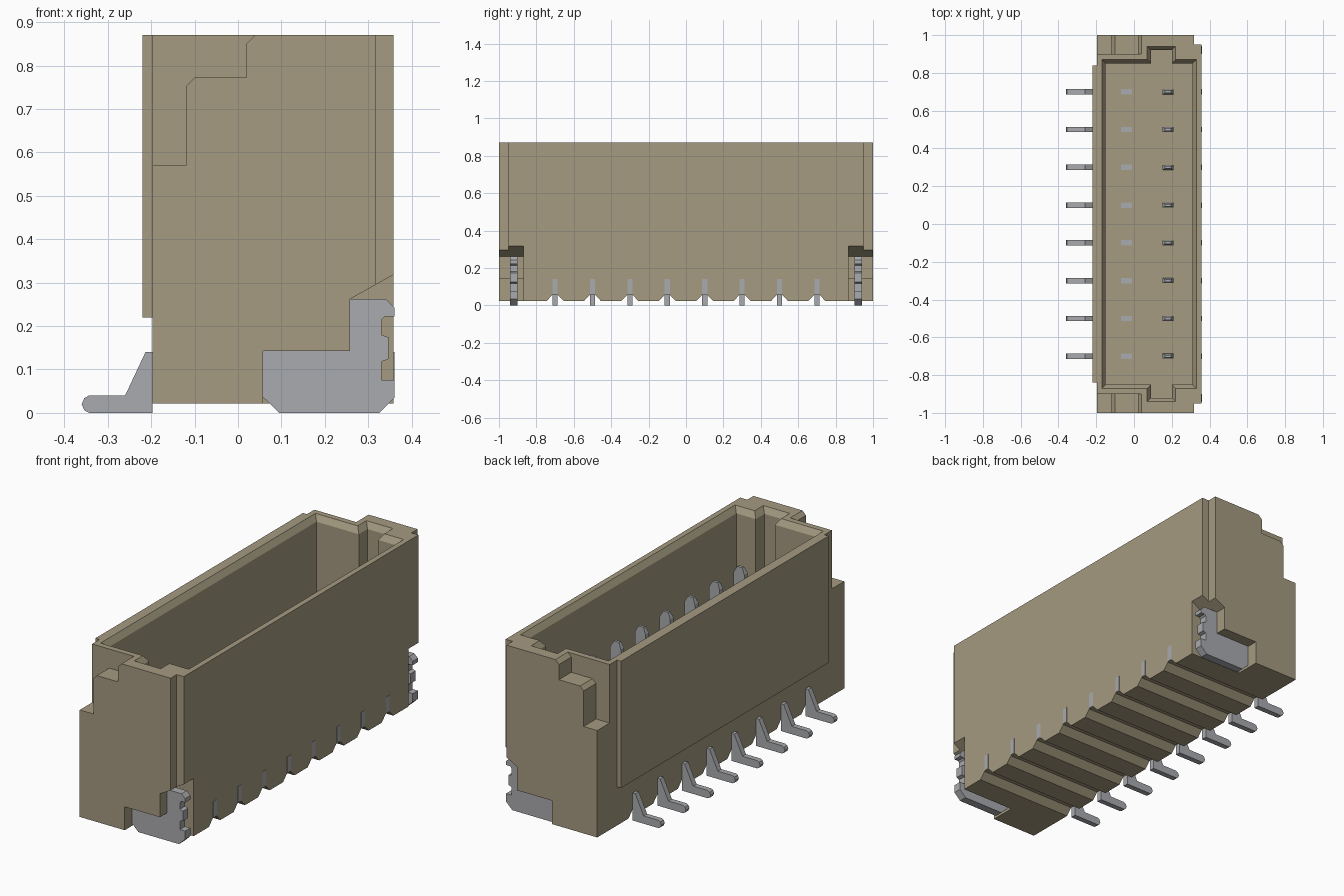
import bpy, bmesh
from mathutils import Vector

if "Cube" in bpy.data.objects:
    bpy.data.objects.remove(bpy.data.objects["Cube"])


def material(name, rgb):
    m = bpy.data.materials.new(name)
    m.diffuse_color = (*rgb, 1)
    m.use_nodes = True
    m.node_tree.nodes["Principled BSDF"].inputs["Base Color"].default_value = m.diffuse_color
    return m


BEIGE = material("beige_plastic", (0.375, 0.325, 0.218))
METAL = material("grey_metal", (0.40, 0.405, 0.425))


def loft(name, rings, mat):
    """Closed solid through rings that have equal numbers of points."""
    bm = bmesh.new()
    loops = [[bm.verts.new(p) for p in ring] for ring in rings]
    n = len(loops[0])
    for a, b in zip(loops, loops[1:]):
        for i in range(n):
            j = (i + 1) % n
            bm.faces.new((a[i], a[j], b[j], b[i]))
    bm.faces.new(loops[0])
    bm.faces.new(loops[-1])
    bmesh.ops.recalc_face_normals(bm, faces=bm.faces)
    me = bpy.data.meshes.new(name)
    bm.to_mesh(me)
    bm.free()
    me.materials.append(mat)
    ob = bpy.data.objects.new(name, me)
    bpy.context.collection.objects.link(ob)
    return ob


def prism_y(name, pts, y0, y1, mat):
    return loft(name, [[(x, y, z) for x, z in pts] for y in (y0, y1)], mat)


def prism_x(name, pts, x0, x1, mat):
    return loft(name, [[(x, y, z) for y, z in pts] for x in (x0, x1)], mat)


def prism_z(name, pts, z0, z1, mat):
    return loft(name, [[(x, y, z) for x, y in pts] for z in (z0, z1)], mat)


def cut(target, cutter):
    mod = target.modifiers.new("cut", 'BOOLEAN')
    mod.operation = 'DIFFERENCE'
    mod.solver = 'EXACT'
    mod.object = cutter
    bpy.context.view_layer.objects.active = target
    bpy.ops.object.modifier_apply(modifier=mod.name)
    bpy.data.objects.remove(cutter)


TOP, BOTTOM, FLOOR = 0.87, 0.022, 0.20
PIN_Y = [-0.7 + 0.2 * i for i in range(8)]

# Housing block with stepped front corners
housing = prism_z("housing", [(-0.197, -1), (0.318, -1), (0.318, -0.95), (0.358, -0.95),
                              (0.358, 0.95), (0.318, 0.95), (0.318, 1), (-0.197, 1)],
                  BOTTOM, TOP, BEIGE)


# Cavity with end keyways and a chamfered rim
def cavity(e, z):
    x0, x1, y, k0, k1, ky = -0.15 - e, 0.31 + e, 0.85 + e, 0.09 - e, 0.20 + e, 0.92 + e
    half = [(x0, y), (k0, y), (k0, ky), (k1, ky), (k1, y), (x1, y)]
    return [(a, b, z) for a, b in half] + [(a, -b, z) for a, b in reversed(half)]


cut(housing, loft("cavity_cutter", [cavity(0, FLOOR), cavity(0, TOP - 0.03),
                                    cavity(0.02, TOP), cavity(0.02, TOP + 0.1)], BEIGE))

# Stepped shoulders and clip pockets at both ends
shoulder = [(-0.3, 0.57), (-0.12, 0.57), (-0.12, 0.752), (-0.10, 0.772), (0.02, 0.772),
            (0.02, 0.85), (0.04, 0.87), (0.04, 1.0), (-0.3, 1.0)]
pocket = [(0.058, -0.1), (0.058, 0.142), (0.258, 0.142), (0.258, 0.262),
          (0.358, 0.318), (0.5, 0.398), (0.5, -0.1)]
for s in (-1, 1):
    cut(housing, prism_y("shoulder_cutter", shoulder, s * 0.9, s * 1.1, BEIGE))
    cut(housing, prism_y("pocket_cutter", pocket, s * 0.87, s * 1.1, BEIGE))

# Flared grooves under each contact
for y in PIN_Y:
    cut(housing, prism_x("groove_cutter", [(y - 0.08, -0.013), (y - 0.015, 0.055),
                                           (y + 0.015, 0.055), (y + 0.08, -0.013)],
                         -0.5, 0.5, BEIGE))

# Raised panel on the back wall
prism_y("back_panel", [(-0.22, 0.22), (-0.197, 0.22), (-0.197, TOP), (-0.22, TOP)],
        -0.84, 0.84, BEIGE)

# Contacts: solder leg, buried bar, floor stub and upright pin
contact = [(-0.197, 0), (-0.343, 0), (-0.354, 0.006), (-0.36, 0.02), (-0.354, 0.034),
           (-0.343, 0.04), (-0.26, 0.04), (-0.213, 0.14), (-0.07, 0.14),
           (-0.07, FLOOR + 0.005), (-0.01, FLOOR + 0.005), (-0.01, 0.14), (0.15, 0.14),
           (0.15, 0.63), (0.165, 0.66), (0.195, 0.66), (0.21, 0.63), (0.21, 0.14),
           (0.360, 0.14), (0.360, 0.058), (-0.197, 0.058)]
for i, y in enumerate(PIN_Y):
    ob = prism_y(f"contact_{i + 1}", contact, y - 0.014, y + 0.014, METAL)
    for v in ob.data.vertices:
        if v.co.z > 0.65:
            v.co.y = y + (v.co.y - y) * 0.5

# Notched retention clips at both ends
clip = [(0.058, 0.142), (0.258, 0.142), (0.258, 0.262), (0.34, 0.262), (0.36, 0.242),
        (0.36, 0.222), (0.338, 0.222), (0.33, 0.214), (0.33, 0.18), (0.347, 0.174),
        (0.347, 0.124), (0.33, 0.118), (0.33, 0.076), (0.36, 0.076), (0.36, 0.034),
        (0.325, 0), (0.095, 0), (0.058, 0.036)]
for name, s in (("front_clip", -1), ("rear_clip", 1)):
    prism_y(name, clip, s * 0.9, s * 0.942, METAL)
